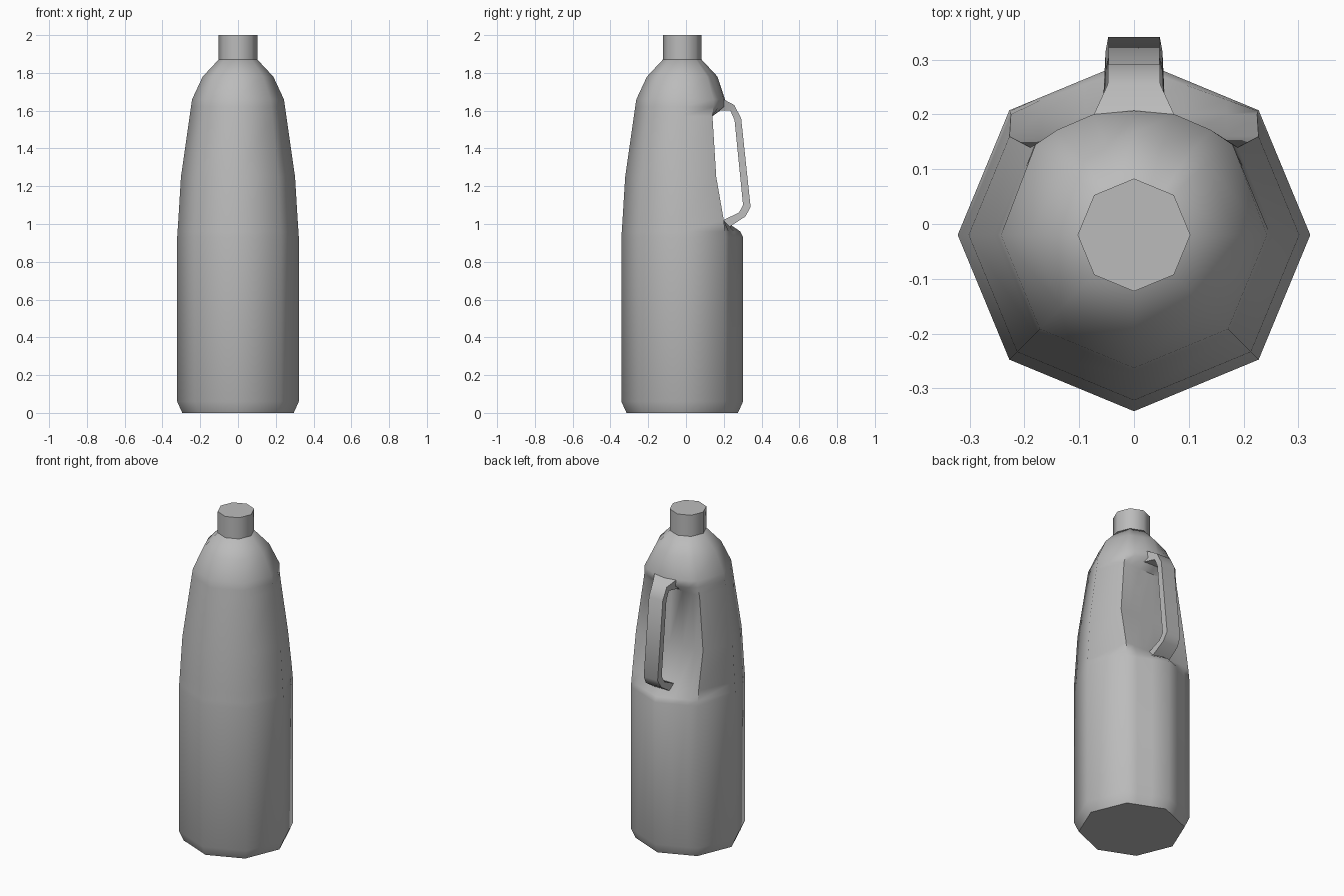
import bpy, bmesh
from math import sin, cos, pi, radians
from mathutils import Vector

cube = bpy.data.objects.get("Cube")
if cube:
    bpy.data.objects.remove(cube)

CY = -0.02   # bottle axis in y

grey = bpy.data.materials.new("plain grey")
grey.use_nodes = True
colour = (0.5, 0.5, 0.5, 1)
grey.diffuse_color = colour
grey.node_tree.nodes["Principled BSDF"].inputs["Base Color"].default_value = colour


def loft(name, rings, closed=False):
    """Skin a list of equal rings, capping the ends."""
    bm = bmesh.new()
    loops = [[bm.verts.new(p) for p in ring] for ring in rings]
    n = len(loops[0])
    for a, b in zip(loops, loops[1:]):
        for i in range(n):
            j = (i + 1) % n
            bm.faces.new((a[i], a[j], b[j], b[i]))
    bm.faces.new(loops[0])
    bm.faces.new(loops[-1])
    bmesh.ops.recalc_face_normals(bm, faces=bm.faces)
    mesh = bpy.data.meshes.new(name)
    bm.to_mesh(mesh)
    bm.free()
    mesh.materials.append(grey)
    ob = bpy.data.objects.new(name, mesh)
    bpy.context.collection.objects.link(ob)
    bpy.ops.object.select_all(action='DESELECT')
    ob.select_set(True)
    bpy.context.view_layer.objects.active = ob
    bpy.ops.object.shade_smooth_by_angle(angle=radians(50))
    return ob


def body_ring(z, r, cut=None, lip=False):
    """Octagon with a finer back; cut flattens the back, lip rounds it."""
    half = [Vector((r * sin(a), CY - r * cos(a), z)) for a in (0, pi/4, pi/2)]
    side, diag = half[2], Vector((r * sin(pi/4), CY + r * cos(pi/4), z))
    back = Vector((0, CY + r, z))
    if cut is not None:
        if diag.y > cut:
            diag = side.lerp(diag, (cut - CY) / (diag.y - CY))
        back.y = cut
    arc = [diag.lerp(back, t) for t in (0, 0.25, 0.6, 1)]
    if lip:
        arc = [Vector((x, y, z)) for x, y in
               ((0.18, 0.145), (0.14, 0.172), (0.075, 0.2), (0, 0.207))]
    half += arc
    return half + [Vector((-p.x, p.y, p.z)) for p in half[-2:0:-1]]


# Bottle body with the hand recess in the back
loft("bottle_body", [
    body_ring(0, 0.295),
    body_ring(0.06, 0.322),
    body_ring(0.93, 0.322),
    body_ring(0.96, 0.32, 0.288),
    body_ring(1.02, 0.316, 0.2),
    body_ring(1.25, 0.302, 0.16),
    body_ring(1.57, 0.256, 0.14),
    body_ring(1.62, 0.249, lip=True),
    body_ring(1.66, 0.243, lip=True),
    body_ring(1.78, 0.187),
    body_ring(1.87, 0.103),
])

# Eight-sided cap
loft("cap", [[(0.103 * sin(k * pi/4), CY - 0.103 * cos(k * pi/4), z)
              for k in range(8)] for z in (1.87, 2.0)])

# Handle strap: outer point, inner point, half width
strap = [
    ((0.19, 1.665), (0.17, 1.6), 0.078),
    ((0.255, 1.63), (0.235, 1.6), 0.048),
    ((0.292, 1.56), (0.257, 1.55), 0.047),
    ((0.342, 1.09), (0.302, 1.1), 0.047),
    ((0.315, 1.04), (0.28, 1.06), 0.052),
    ((0.23, 0.985), (0.195, 1.02), 0.056),
]
loft("handle", [[(-w, *o), (w, *o), (w, *i), (-w, *i)] for o, i, w in strap])
